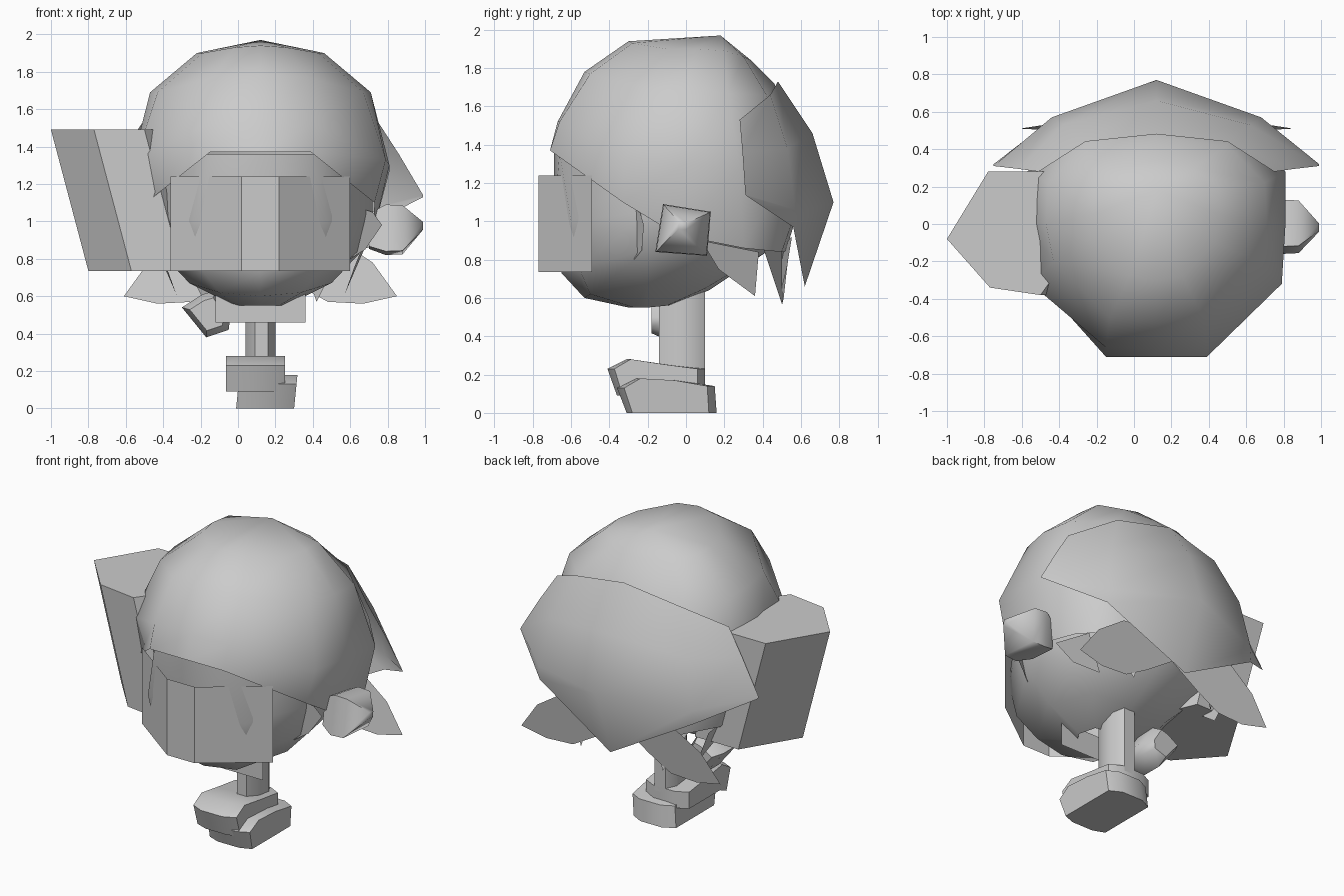
import bpy, bmesh
from math import radians

if "Cube" in bpy.data.objects:
    bpy.data.objects.remove(bpy.data.objects["Cube"])

CX = 0.12  # symmetry plane of the head


def make(name, verts, faces, smooth=60):
    bm = bmesh.new()
    vs = [bm.verts.new(v) for v in verts]
    for f in faces:
        bm.faces.new([vs[i] for i in f])
    bmesh.ops.remove_doubles(bm, verts=bm.verts, dist=0.0005)
    bmesh.ops.recalc_face_normals(bm, faces=bm.faces)
    me = bpy.data.meshes.new(name)
    bm.to_mesh(me)
    bm.free()
    ob = bpy.data.objects.new(name, me)
    bpy.context.collection.objects.link(ob)
    if smooth:
        bpy.ops.object.select_all(action='DESELECT')
        ob.select_set(True)
        bpy.context.view_layer.objects.active = ob
        bpy.ops.object.shade_smooth_by_angle(angle=radians(smooth))
    return ob


def loft(name, rings, closed=False, caps=False, smooth=60):
    n = len(rings[0])
    verts = [p for r in rings for p in r]
    faces = []
    for i in range(len(rings) - 1):
        for j in range(n if closed else n - 1):
            k = (j + 1) % n
            faces.append((i * n + j, i * n + k, (i + 1) * n + k, (i + 1) * n + j))
    if caps:
        faces.append(tuple(range(n)))
        faces.append(tuple(range(len(verts) - n, len(verts))))
    return make(name, verts, faces, smooth)


def mirrored(half):
    """Half ring given as offsets from the head centre, turned into a whole ring."""
    return ([(CX - x, y, z) for x, y, z in reversed(half)]
            + [(CX + x, y, z) for x, y, z in half if True])


def extrude_x(name, profile, x0, x1, taper=0.0, smooth=40):
    cy = sum(p[0] for p in profile) / len(profile)
    rings = []
    w = x1 - x0
    for t, s in ((0, 0.85), (0.25, 1), (0.75, 1), (1, 0.85)):
        rings.append([(x0 + w * t + taper * z, cy + (y - cy) * s, z) for y, z in profile])
    return loft(name, rings, True, True, smooth)


# head
head = [
    [(0, -.3, .55), (.1, -.27, .55), (.14, -.2, .55), (.1, -.1, .56), (0, -.08, .56)],
    [(0, -.53, .6), (.22, -.5, .62), (.38, -.2, .67), (.28, .1, .65), (0, .12, .64)],
    [(0, -.65, .73), (.33, -.56, .76), (.55, -.2, .85), (.46, .25, .84), (0, .42, .84)],
    [(0, -.69, 1.0), (.36, -.6, 1.0), (.6, -.2, 1.05), (.55, .3, 1.05), (0, .52, 1.05)],
    [(0, -.69, 1.36), (.27, -.66, 1.36), (.6, -.2, 1.3), (.57, .3, 1.3), (0, .56, 1.3)],
]
loft("head", [mirrored(r) for r in head], caps=False)

# hair cap
cap = [
    [(0, -.71, 1.37), (.27, -.71, 1.37), (.61, -.33, 1.10), (.6, -.05, .93), (.58, .3, .86), (.42, .5, .84), (0, .52, .84)],
    [(0, -.67, 1.52), (.27, -.66, 1.52), (.67, -.32, 1.33), (.69, 0, 1.3), (.69, .28, 1.27), (.46, .54, 1.3), (0, .66, 1.3)],
    [(0, -.53, 1.78), (.25, -.5, 1.77), (.55, -.2, 1.69), (.59, 0, 1.69), (.58, .22, 1.67), (.38, .42, 1.66), (0, .46, 1.72)],
    [(0, -.30, 1.94), (.14, -.28, 1.93), (.31, -.1, 1.9), (.34, .05, 1.9), (.33, .2, 1.89), (.2, .3, 1.86), (0, .34, 1.84)],
    [(0, .18, 1.97)] * 7,
]
loft("hair_cap", [mirrored(r) for r in cap])

# back hair sheet with pointed corners
back = [
    [(.63, .28, 1.53), (.38, .44, 1.66), (0, .48, 1.73)],
    [(.74, .295, 1.36), (.5, .53, 1.38), (0, .66, 1.46)],
    [(.87, .31, 1.14), (.56, .57, 1.06), (0, .77, 1.10)],
    [(.87, .32, 1.13), (.56, .56, .97), (0, .62, .66)],
]
rows = [[(CX - x, y, z) for x, y, z in r] + [(CX + x, y, z) for x, y, z in reversed(r)] for r in back]
loft("back_hair", rows)

# loose hair strands, mirrored
for side, s in (("left", -1), ("right", 1)):
    leaf = [(-.1, .5, .86), (.2, .55, .92), (.42, .55, .9), (.6, .53, .78),
            (.73, .51, .6), (.55, .5, .56), (.36, .5, .57), (.2, .5, .66)]
    make("tail_strand_" + side, [(CX + s * x, y, z) for x, y, z in leaf], [tuple(range(8))])
    spike = [(.56, .08, .9), (.5, .17, .75), (.45, .36, .61), (.55, .38, .84)]
    make("side_strand_" + side, [(CX + s * x, y, z) for x, y, z in spike], [(0, 1, 2, 3)])
    spike = [(.45, .40, .87), (.3, .5, .57), (.2, .5, .87)]
    make("rear_strand_" + side, [(CX + s * x, y, z) for x, y, z in spike], [(0, 1, 2)])
    ear = [(.5, -.3, 1.08), (.6, -.24, 1.05), (.65, -.22, .98), (.56, -.23, .85), (.48, -.27, .8)]
    make("ear_" + side, [(CX + s * x, y, z) for x, y, z in ear], [tuple(range(5))])

# visor sheet
plan = [(-.36, -.49), (.02, -.77), (.22, -.77), (.60, -.49)]
loft("visor", [[(x, y, z) for x, y in plan] for z in (.735, 1.24)], smooth=0)

# tapered bin at the side
hexa = [(-1, -.08), (-.77, -.34), (-.5, -.38), (-.3, -.1), (-.46, .28), (-.78, .28)]
loft("side_bin", [[(x, y, 1.49) for x, y in hexa],
                  [(x + .2, y, .735) for x, y in hexa]], True, True, 40)

# raised hand
hand = [(-.12, 1.09), (.13, 1.05), (.11, .82), (-.16, .84)]
ring = lambda x, s, pts, cy, cz: [(x, cy + (y - cy) * s, cz + (z - cz) * s) for y, z in pts]
loft("raised_hand", [ring(.70, .7, hand, -.01, .93), ring(.79, 1, hand, -.01, .96),
                     ring(.88, .97, hand, -.01, .95), ring(.99, .15, hand, -.02, .98)], True, True)

# lowered hand
low = [(-.19, .61), (-.30, .54), (-.17, .38), (-.05, .42), (-.04, .50), (-.12, .63)]
loft("lowered_hand", [[(-.16 + (x + .16) * s, y, .5 + (z - .5) * s) for x, z in low]
                      for y, s in ((-.18, .7), (-.1, 1), (.03, 1), (.1, .7))], True, True)

# collar sheet
make("collar", [(-.12, -.25, .46), (.36, -.25, .46), (.36, -.25, .62), (-.12, -.25, .62)],
     [(0, 1, 2, 3)], 0)

# leg column
sect = [(-.08, -.06), (-.03, -.14), (.04, -.14), (.08, -.06), (.08, .04), (.04, .1), (-.04, .1), (-.08, .04)]
loft("leg", [[(CX + x, y, z) for x, y in sect] for z in (.2, .66)], True, True, 50)

# shoes
extrude_x("upper_shoe", [(-.41, .23), (-.31, .28), (-.12, .255), (.1, .23), (.1, .12),
                         (-.05, .12), (-.28, .12), (-.36, .09)], -.065, .25)
extrude_x("lower_shoe", [(-.36, .13), (-.26, .18), (-.05, .17), (.15, .14), (.16, 0), (-.31, 0)],
          -.01, .30, .1)
